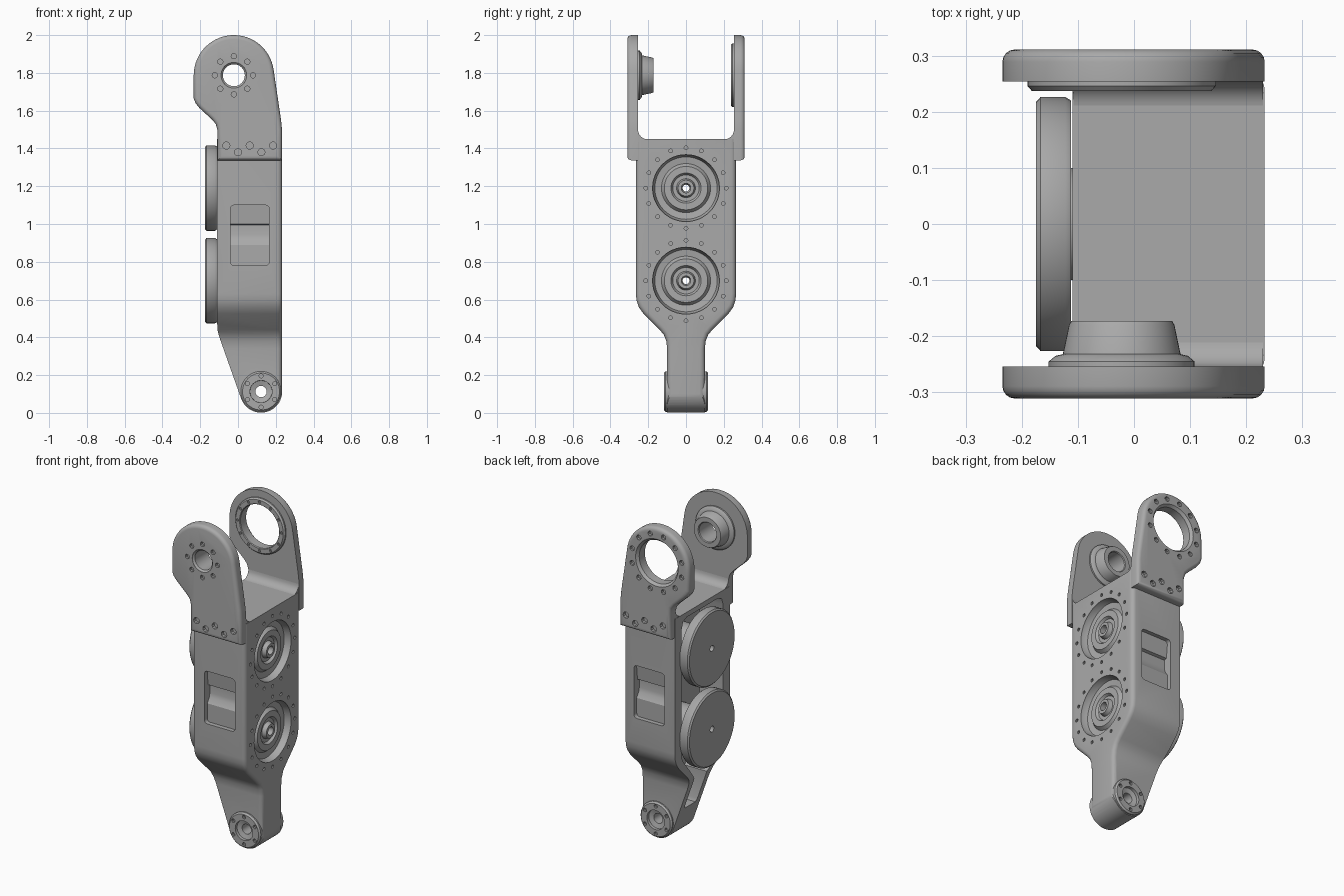
import bpy, bmesh
from math import sin, cos, pi, radians

cube = bpy.data.objects.get("Cube")
if cube:
    bpy.data.objects.remove(cube, do_unlink=True)

metal = bpy.data.materials.new("plain_grey_metal")
metal.use_nodes = True
metal.diffuse_color = (0.4, 0.4, 0.4, 1)
metal.node_tree.nodes["Principled BSDF"].inputs["Base Color"].default_value = (0.4, 0.4, 0.4, 1)


def place(axis, u, v, h):
    return (h, u, v) if axis == "x" else (u, h, v)


def finish(name, bm):
    bmesh.ops.recalc_face_normals(bm, faces=bm.faces)
    mesh = bpy.data.meshes.new(name)
    bm.to_mesh(mesh)
    bm.free()
    mesh.materials.append(metal)
    ob = bpy.data.objects.new(name, mesh)
    bpy.context.collection.objects.link(ob)
    return ob


def prism(name, axis, outline, lo, hi, soft=None, width=0.025):
    """Extrude an outline along an axis; round the edges where soft(edge) holds."""
    bm = bmesh.new()
    rings = [[bm.verts.new(place(axis, u, v, h)) for u, v in outline] for h in (lo, hi)]
    n = len(outline)
    for ring in rings:
        bm.faces.new(ring)
    for i in range(n):
        j = (i + 1) % n
        bm.faces.new((rings[0][i], rings[0][j], rings[1][j], rings[1][i]))
    bmesh.ops.recalc_face_normals(bm, faces=bm.faces)
    if soft:
        bmesh.ops.bevel(bm, geom=[e for e in bm.edges if soft(e)], offset=width,
                        segments=4, profile=0.5, affect="EDGES", clamp_overlap=False)
    return finish(name, bm)


def add_lathe(bm, axis, u, v, profile, sides):
    """Revolve a closed (radius, height) profile about an axis through (u, v)."""
    rings = []
    for r, h in profile:
        if r == 0:
            rings.append([bm.verts.new(place(axis, u, v, h))] * sides)
        else:
            rings.append([bm.verts.new(place(axis, u + r * cos(2 * pi * i / sides),
                                             v + r * sin(2 * pi * i / sides), h))
                          for i in range(sides)])
    for k in range(len(rings)):
        a, b = rings[k], rings[(k + 1) % len(rings)]
        for i in range(sides):
            j = (i + 1) % sides
            corners = list(dict.fromkeys((a[i], a[j], b[j], b[i])))
            if len(corners) > 2:
                bm.faces.new(corners)


def lathe(name, axis, u, v, profile, sides=48):
    bm = bmesh.new()
    add_lathe(bm, axis, u, v, profile, sides)
    return finish(name, bm)


def holes(axis, points, r, lo, hi):
    bm = bmesh.new()
    for u, v in points:
        add_lathe(bm, axis, u, v, [(0, lo), (r, lo), (r, hi), (0, hi)], 10)
    return finish("screw_hole_cutter", bm)


def circle(u, v, r, n, start=0.0):
    return [(u + r * cos(start + 2 * pi * i / n), v + r * sin(start + 2 * pi * i / n))
            for i in range(n)]


def arc(u, v, r, a, b, n):
    return [(u + r * cos(radians(a + (b - a) * i / n)),
             v + r * sin(radians(a + (b - a) * i / n))) for i in range(n + 1)]


def mirrored(half):
    return half + [(-u, v) for u, v in reversed(half)]


def boolean(ob, tool, mode="DIFFERENCE"):
    mod = ob.modifiers.new("cut", "BOOLEAN")
    mod.operation, mod.object, mod.solver = mode, tool, "EXACT"
    bpy.context.view_layer.objects.active = ob
    bpy.ops.object.modifier_apply(modifier=mod.name)
    bpy.data.objects.remove(tool, do_unlink=True)


FOOT = (0.122, 0.113)
EYE = (-0.022, 1.7875)
HUBS = (1.19, 0.70)

# Body: tapered outline, rounded on the outer face and thinned towards the foot
half = [(0.1, -0.05), (0.1, 0.34), (0.104, 0.38), (0.118, 0.415), (0.14, 0.44),
        (0.225, 0.525), (0.25, 0.56), (0.262, 0.595), (0.265, 0.63), (0.265, 1.45)]
body = prism("body", "x", mirrored(half), -0.12, 0.233,
             lambda e: all(v.co.x > 0.2 for v in e.verts) and e.verts[0].co.z + e.verts[1].co.z < 2.89)
side = [(-0.11, 1.6), (0.3, 1.6), (0.234, 0.113)] + arc(*FOOT, 0.112, 0, -160, 20)
side += [(-0.095, 0.39), (-0.107, 0.43), (-0.11, 0.47)]
side[1] = (0.234, 1.6)
boolean(body, prism("taper", "y", side, -0.5, 0.5), "INTERSECT")

# Open cavity behind the discs, running down into the neck
cavity = [(0.05, 0.2), (0.06, 0.22), (0.06, 0.4), (0.19, 0.56), (0.2, 0.6),
          (0.2, 1.36), (0.185, 1.405), (0.15, 1.42)]
boolean(body, prism("cavity", "x", mirrored(cavity), -0.3, 0.05))

# Foot pivot with stepped bore and screws
boolean(body, lathe("foot", "y", *FOOT, [(0, -0.117), (0.098, -0.117), (0.107, -0.108),
                    (0.107, 0.108), (0.098, 0.117), (0, 0.117)]), "UNION")
bore = [(0, -0.2), (0.062, -0.2), (0.058, -0.1), (0.03, -0.092)]
boolean(body, lathe("bore", "y", *FOOT, bore + [(r, -h) for r, h in reversed(bore)], 32))
for s in (-1, 1):
    boolean(body, holes("y", circle(*FOOT, 0.083, 6, pi / 6), 0.011, s * 0.1, s * 0.15))

# Stepped windows on both flanks
step = [(0.3, 1.1), (0.24, 1.1), (0.23, 1.0), (0.212, 0.995), (0.212, 0.945),
        (0.218, 0.92), (0.238, 0.89), (0.238, 0.78), (0.3, 0.78)]
for s in (-1, 1):
    boolean(body, prism("window", "x", [(s * u, v) for u, v in step], -0.04, 0.165,
            lambda e: abs(e.verts[0].co.x - e.verts[1].co.x) < 0.01
            and abs(e.verts[0].co.z - e.verts[1].co.z) < 0.001
            and abs(e.verts[0].co.z - 0.94) > 0.15, 0.02))

# Round stepped recesses, through bores and screw rings on the outer face
recess = [(0, 0.3), (0.177, 0.3), (0.177, 0.225), (0.165, 0.195), (0.13, 0.19),
          (0.115, 0.21), (0.08, 0.21), (0.07, 0.195), (0.05, 0.195), (0.042, 0.22),
          (0.025, 0.22), (0.025, 0.0), (0, 0.0)]
for z in HUBS:
    boolean(body, lathe("recess", "x", 0, z, recess))
    boolean(body, holes("x", circle(0, z, 0.213, 16), 0.01, 0.213, 0.26))
parts = [body]

# Discs on the opposite face
for label, z in zip(("upper", "lower"), HUBS):
    parts.append(lathe(label + "_disc", "x", 0, z, [
        (0.018, -0.175), (0.217, -0.175), (0.226, -0.167), (0.226, -0.122), (0.22, -0.112),
        (0.1, -0.112), (0.1, 0.06), (0.025, 0.06), (0.025, -0.15)]))

# Fork plates: teardrop outline with a rounded outer edge
plate = [(-0.108, 1.337), (0.233, 1.337), (0.233, 1.5), (0.228, 1.55)]
plate += arc(*EYE, 0.2125, 8, 180, 30) + [(-0.2345, 1.665), (-0.225, 1.64), (-0.205, 1.615)]
plate += [(-0.14, 1.555), (-0.118, 1.53), (-0.108, 1.495)]
row = [(-0.062 + 0.062 * i, 1.415 - 0.035 * (i % 2)) for i in range(5)]
for label, s in (("front", -1), ("back", 1)):
    fork = prism(label + "_fork_plate", "y", plate, s * 0.254, s * 0.311,
                 lambda e: all(abs(v.co.y) > 0.3 for v in e.verts), 0.022)
    boolean(fork, holes("y", row, 0.019, s * 0.29, s * 0.35))
    if s < 0:
        eye = [(0, -0.4), (0.07, -0.4), (0.068, -0.31), (0.058, -0.3), (0.058, -0.1), (0, -0.1)]
        ring = circle(*EYE, 0.101, 8)
        size = 0.014
    else:
        eye = [(0, 0.4), (0.145, 0.4), (0.143, 0.311), (0.13, 0.295), (0.13, 0.1), (0, 0.1)]
        ring = circle(*EYE, 0.172, 12, pi / 12)
        size = 0.015
    boolean(fork, lathe("eye", "y", *EYE, eye))
    boolean(fork, holes("y", ring, size, s * 0.292, s * 0.35))
    parts.append(fork)

    # Fillet between plate and fork floor
    fillet = [(s * 0.27, 1.43)] + [(s * u, v) for u, v in arc(0.204, 1.499, 0.05, -90, 0, 6)]
    fillet += [(s * 0.27, 1.499)]
    parts.append(prism(label + "_fork_fillet", "x", fillet, -0.108, 0.23))

# Bearing boss inside the front plate
parts.append(lathe("bearing_boss", "y", *EYE, [
    (0.058, -0.27), (0.13, -0.27), (0.13, -0.245), (0.118, -0.235), (0.105, -0.232),
    (0.094, -0.18), (0.09, -0.173), (0.062, -0.173), (0.058, -0.178)]))

# Bearing rim inside the back plate
rim = lathe("bearing_rim", "y", *EYE, [
    (0.13, 0.27), (0.168, 0.27), (0.168, 0.246), (0.16, 0.237), (0.134, 0.237), (0.13, 0.241)])
boolean(rim, holes("y", circle(*EYE, 0.148, 12), 0.008, 0.2, 0.246))
parts.append(rim)

# Smooth shading with sharp edges kept
bpy.ops.object.select_all(action="DESELECT")
for ob in parts:
    ob.select_set(True)
bpy.context.view_layer.objects.active = body
bpy.ops.object.shade_smooth_by_angle(angle=radians(32))
